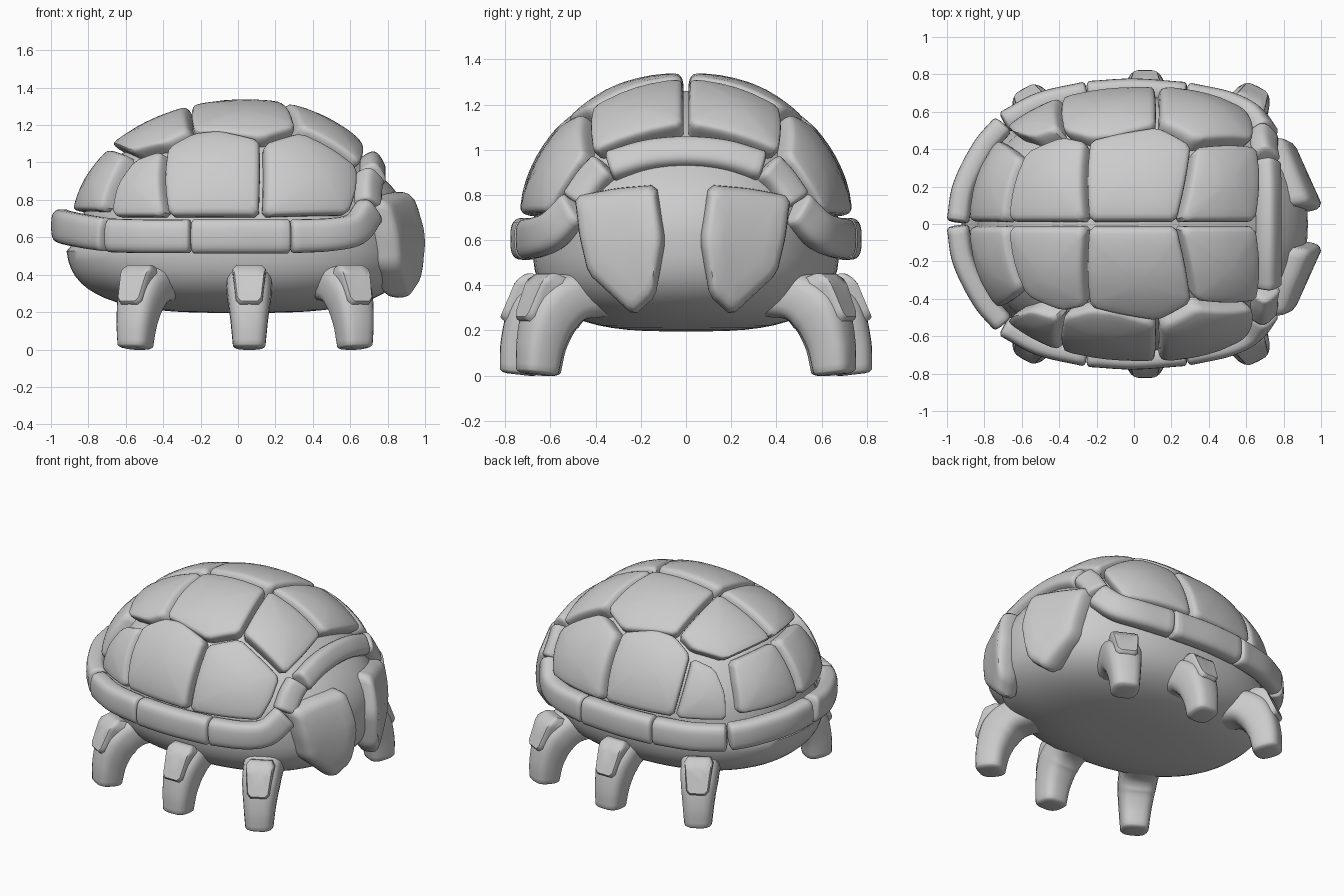
import bpy, bmesh, math
from mathutils import Vector

if "Cube" in bpy.data.objects:
    bpy.data.objects.remove(bpy.data.objects["Cube"])

grey = bpy.data.materials.new("stone_grey")
grey.diffuse_color = (0.6, 0.6, 0.6, 1)
grey.use_nodes = True
grey.node_tree.nodes["Principled BSDF"].inputs["Base Color"].default_value = grey.diffuse_color


def finish(name, rings, cap_start=True, cap_end=True):
    """Skin a list of closed rings into one smooth object."""
    bm = bmesh.new()
    loops = [[bm.verts.new(p) for p in ring] for ring in rings]
    n = len(loops[0])
    for a, b in zip(loops, loops[1:]):
        for i in range(n):
            bm.faces.new((a[i], a[(i + 1) % n], b[(i + 1) % n], b[i]))
    for cap, loop in ((cap_start, loops[0]), (cap_end, loops[-1])):
        if cap:
            bm.faces.new(loop)
    bmesh.ops.recalc_face_normals(bm, faces=bm.faces)
    mesh = bpy.data.meshes.new(name)
    bm.to_mesh(mesh)
    bm.free()
    mesh.materials.append(grey)
    ob = bpy.data.objects.new(name, mesh)
    bpy.context.collection.objects.link(ob)
    bpy.ops.object.select_all(action='DESELECT')
    ob.select_set(True)
    bpy.context.view_layer.objects.active = ob
    bpy.ops.object.shade_smooth_by_angle(angle=math.radians(45))
    return ob


def flip(p, s):
    return Vector((p[0], p[1] * s, p[2]))


# ---- body: rounded dome above, flattened belly below ----
def body():
    rings = []
    for j in range(-15, 16):
        v = math.radians(90 * j / 15.3)
        e, c = (0.66, 0.425) if j < 0 else (1.0, 0.64)
        r = math.cos(v) ** e
        front = r if j < 0 else r ** 1.5
        rear = 0.94 if j < 0 else 0.86
        z = 0.62 + c * math.copysign(abs(math.sin(v)) ** e, v)
        ring = []
        for i in range(64):
            t = 2 * math.pi * i / 64
            cx, cy = math.cos(t), math.sin(t)
            x = abs(cx) ** 0.9 * (0.91 * front if cx > 0 else -rear * r)
            y = math.copysign(abs(cy) ** 0.9, cy) * 0.68
            ring.append((0.02 + x, y * r, z))
        rings.append(ring)
    finish("body", rings)


body()

# ---- shell surface used by the plates ----
CX, CZ, B, C = 0.05, 0.66, 0.74, 0.68


def plan_shape(x):
    """Half length and roundness of the shell outline, front or rear."""
    return (0.82, 2.5) if x > CX else (0.95, 2.3)


def on_shell(p, depth):
    a, n = plan_shape(p[0])
    x, y, z = p[0] - CX, p[1], p[2] - CZ
    f = ((abs(x) / a) ** n + (abs(y) / B) ** n) ** (2 / n) + (z / C) ** 2
    q = Vector((x, y, z)) / math.sqrt(f)
    q *= 1 - depth / q.length
    return q + Vector((CX, 0, CZ))


def corner(x, y, z):
    """Complete a corner on the shell from two known coordinates."""
    a, n = plan_shape(-1 if x is None else x)
    if x is not None:
        fx = (abs(x - CX) / a) ** n
    if z is None:
        f = (fx + (y / B) ** n) ** (2 / n)
        return Vector((x, y, CZ + C * math.sqrt(max(0, 1 - f))))
    plan = (1 - ((z - CZ) / C) ** 2) ** (n / 2)
    if y is None:
        return Vector((x, B * max(0, plan - fx) ** (1 / n), z))
    return Vector((CX - a * max(0, plan - (y / B) ** n) ** (1 / n), y, z))


def plate(name, pts, project, s, levels, sink=0):
    """Pillow-like plate: rounded outline, shrinking rings laid on a surface."""
    out = []
    for i, p in enumerate(pts):
        q = pts[(i + 1) % len(pts)]
        k = min(0.3, 0.05 / (q - p).length)
        out += [p.lerp(q, t) for t in (k * 0.45, k, 0.33, 0.5, 0.67, 1 - k, 1 - k * 0.45)]
    mid = sum(pts, Vector()) / len(pts)
    rings = [[flip(project(mid.lerp(p, t), d + sink), s) for p in out] for t, d in levels]
    finish(name, rings)


N = None
PLATES = {
    "top_plate_rear": [(-.68, .012, N), (-.265, .012, N), (-.26, .45, N), (-.38, .475, N), (-.58, .39, N)],
    "top_plate_middle": [(-.25, .012, N), (.235, .012, N), (.315, .43, N), (.13, .53, N), (-.245, .455, N)],
    "top_plate_front": [(.25, .012, N), (.66, .012, N), (.66, .42, N), (.33, .42, N)],
    "rear_plate": [(N, .012, .74), (-.70, .012, N), (-.615, .36, N), (-.68, .42, N), (N, .46, .74)],
    "side_plate_rear": [(-.68, N, .71), (-.65, N, .88), (-.55, N, 1.02), (-.405, N, 1.07), (-.395, N, .71)],
    "side_plate_middle": [(-.38, N, .71), (-.385, N, 1.085), (-.24, N, 1.165), (-.1, N, 1.18),
                          (.12, N, 1.13), (.115, N, .71)],
    "side_plate_front": [(.135, N, .71), (.14, .55, N), (.33, .45, N), (.645, .45, N), (.645, N, .85), (.6, N, .72)],
}
SHELL = [(1, .12), (1, .05), (.985, .028), (.96, .014), (.92, .004), (.85, 0), (.7, -.002),
         (.55, -.004), (.35, -.006), (.15, -.008)]
for s, side in ((1, "left"), (-1, "right")):
    for name, spec in PLATES.items():
        plate(f"{name}_{side}", [corner(*c) for c in spec], on_shell, s, SHELL,
              0.01 if name == "rear_plate" else 0)


# ---- two big face plates ----
def on_face(p, depth):
    bend = (0.75 if p.z > 0.55 else 0.4) * (p.z - 0.55) ** 2
    x = 1.0 - 0.45 * max(0, p.y - 0.13) - bend
    return Vector((x - depth, p.y - 0.12 * depth, p.z))


FACE = [(.125, .845), (.30, .83), (.485, .795), (.465, .62), (.425, .45), (.225, .265), (.13, .35), (.085, .60)]
for s, side in ((1, "left"), (-1, "right")):
    plate(f"face_plate_{side}", [Vector((0, y, z)) for y, z in FACE], on_face, s,
          [(.9, .15), (.98, .115), (1, .08), (.99, .045), (.96, .02), (.9, .006), (.8, 0), (.5, 0), (.2, 0)])
    bpy.context.object.location.y = -0.015


# ---- swept bars, used for rim and legs ----
def smooth_path(pts, steps):
    ext = [2 * pts[0] - pts[1]] + pts + [2 * pts[-1] - pts[-2]]
    out = []
    for a, b, c, d in zip(ext, ext[1:], ext[2:], ext[3:]):
        for k in range(steps):
            t = k / steps
            out.append(0.5 * (2 * b + (c - a) * t + (2 * a - 5 * b + 4 * c - d) * t * t
                              + (3 * b - a - 3 * c + d) * t ** 3))
    return out + [pts[-1]]


def sweep(path, sizes, outward, power):
    """Rounded-box rings along a path; sizes are half depth and half height."""
    rings = []
    for i, p in enumerate(path):
        t = (path[min(i + 1, len(path) - 1)] - path[max(i - 1, 0)]).normalized()
        n = outward(p)
        n = (n - t * n.dot(t)).normalized()
        b = t.cross(n)
        u, w = sizes(i / (len(path) - 1))
        ring = []
        for k in range(24):
            a = 2 * math.pi * k / 24
            ca, sa = math.cos(a), math.sin(a)
            ring.append(p + n * u * math.copysign(abs(ca) ** power, ca)
                        + b * w * math.copysign(abs(sa) ** power, sa))
        rings.append(ring)

    def shrunk(ring, p, f, shift):
        return [p + (q - p) * f + shift for q in ring]
    d0, d1 = (path[0] - path[1]).normalized(), (path[-1] - path[-2]).normalized()
    head = [shrunk(rings[0], path[0], f, d0 * h) for f, h in ((.6, .016), (.8, .013), (.93, .007))]
    tail = [shrunk(rings[-1], path[-1], f, d1 * h) for f, h in ((.93, .007), (.8, .013), (.6, .016))]
    return head + rings + tail


# ---- rim around the shell, and the arch over the face ----
RIM = {
    "rim_rear": ([(-.94, .025, .66), (-.91, .2, .65), (-.81, .4, .63), (-.71, .52, .615)], .09, .09),
    "rim_side_rear": ([(-.68, .55, .61), (-.5, .645, .605), (-.265, .70, .605)], .09, .09),
    "rim_side_middle": ([(-.235, .705, .605), (0, .718, .605), (.265, .70, .605)], .093, .093),
    "rim_side_front": ([(.295, .695, .605), (.5, .65, .615), (.63, .585, .645), (.70, .495, .735)], .09, .085),
    "arch_joint": ([(.695, .475, .775), (.695, .42, .855), (.705, .365, .915)], .075, .075),
    "arch": ([(.715, .325, .925), (.72, .17, .97), (.72, 0, .985), (.72, -.17, .97), (.72, -.325, .925)], .07, .07),
}
for name, (pts, h0, h1) in RIM.items():
    path = smooth_path([Vector(p) for p in pts], 6)
    rings = sweep(path, lambda t: (.06, h0 + (h1 - h0) * t),
                  lambda p: Vector((p.x * 0.8, p.y, max(0, p.z - .66))), 0.66)
    for s, side in ((1, "left"), (-1, "right")):
        if name == "arch":
            if s > 0:
                finish(name, rings)
        else:
            finish(f"{name}_{side}", [[flip(p, s) for p in r] for r in rings])


# ---- six legs, each with a small knee pad ----
LEG = [(.40, .36, .10, .13), (.56, .35, .11, .125), (.665, .28, .12, .118), (.72, .15, .10, .10), (.738, .02, .087, .087)]
path = smooth_path([Vector((0, r, z)) for r, z, _, _ in LEG], 5)


def leg_size(t):
    k = min(int(t * 4), 3)
    f = t * 4 - k
    return [LEG[k][j] * (1 - f) + LEG[k + 1][j] * f for j in (2, 3)]


leg_rings = sweep(path, leg_size, lambda p: Vector((0, .75, .6)), 0.68)


def on_knee(p, depth):
    # sloped outer face of the leg
    return Vector((p.x, .822 - .42 * (p.z - .26) - 1.0 * max(0, p.z - .42) - depth, p.z - depth * .4))


PAD = [Vector(p) for p in ((-.092, 0, .46), (.092, 0, .46), (.068, 0, .25), (-.068, 0, .25))]
for name, ox, oy, ang in (("rear", -.18, .01, 30), ("middle", .06, 0, 0), ("front", .29, 0, -27)):
    ca, sa = math.cos(math.radians(ang)), math.sin(math.radians(ang))

    def place(p):
        return Vector((ox + p.x * ca - p.y * sa, oy + p.x * sa + p.y * ca, p.z))
    for s, side in ((1, "left"), (-1, "right")):
        finish(f"{name}_leg_{side}", [[flip(place(p), s) for p in r] for r in leg_rings])
        plate(f"{name}_knee_pad_{side}", PAD, lambda p, d: place(on_knee(p, d)), s,
              [(1, .10), (1, .025), (.97, .01), (.9, 0), (.5, 0)])
